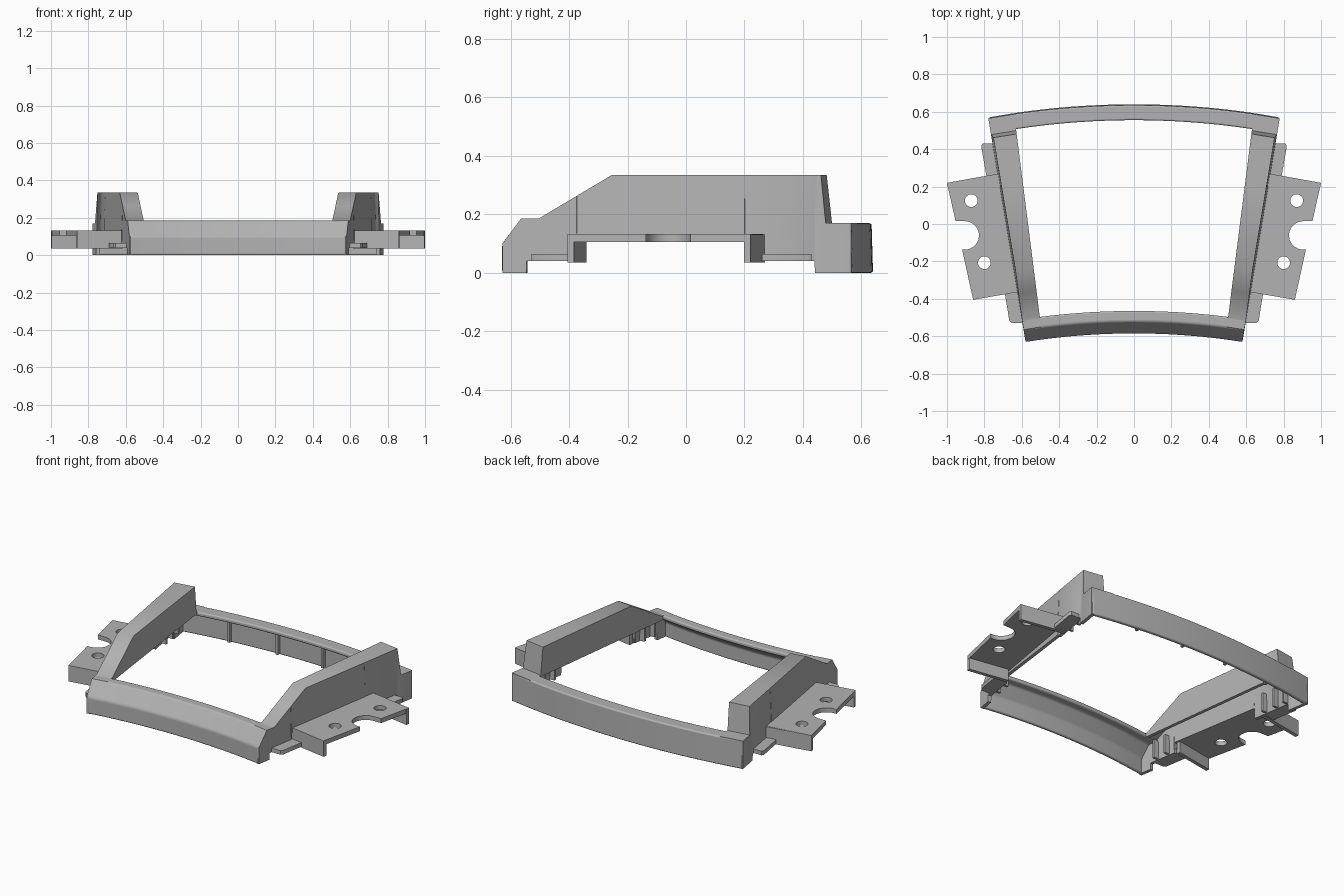
import bpy, bmesh, math
from mathutils import Vector

cube = bpy.data.objects.get("Cube")
if cube:
    bpy.data.objects.remove(cube, do_unlink=True)

grey = bpy.data.materials.new("satin_grey")
grey.use_nodes = True
grey.diffuse_color = (0.45, 0.45, 0.45, 1)
grey.node_tree.nodes["Principled BSDF"].inputs["Base Color"].default_value = (0.45, 0.45, 0.45, 1)


def finish(obj, mirror=False, bevel=0):
    """Material, optional mirror and rounded edges, sharp-aware shading."""
    obj.data.materials.append(grey)
    bpy.ops.object.select_all(action='DESELECT')
    obj.select_set(True)
    bpy.context.view_layer.objects.active = obj
    if obj.type == 'CURVE':
        bpy.ops.object.convert(target='MESH')
    bpy.ops.object.shade_smooth_by_angle(angle=math.radians(35))
    if bevel:
        b = obj.modifiers.new("Rounded edges", 'BEVEL')
        b.width, b.segments, b.angle_limit = bevel, 3, math.radians(35)
    if mirror:
        obj.modifiers.new("Mirror", 'MIRROR').use_mirror_merge = False


def loft(name, sections, **kw):
    """Closed skin through a row of equal-length sections."""
    bm = bmesh.new()
    rings = [[bm.verts.new(p) for p in s] for s in sections]
    for a, b in zip(rings, rings[1:]):
        for i in range(len(a)):
            j = (i + 1) % len(a)
            bm.faces.new((a[i], a[j], b[j], b[i]))
    bm.faces.new(rings[0])
    bm.faces.new(rings[-1])
    bmesh.ops.recalc_face_normals(bm, faces=bm.faces)
    mesh = bpy.data.meshes.new(name)
    bm.to_mesh(mesh)
    bm.free()
    obj = bpy.data.objects.new(name, mesh)
    bpy.context.collection.objects.link(obj)
    finish(obj, **kw)


def slab(name, outline, z0, z1, holes=(), **kw):
    """Flat plate with holes, from a filled outline."""
    cu = bpy.data.curves.new(name, 'CURVE')
    cu.dimensions, cu.fill_mode, cu.extrude = '2D', 'BOTH', (z1 - z0) / 2
    for loop in [outline, *holes]:
        sp = cu.splines.new('POLY')
        sp.points.add(len(loop) - 1)
        for p, (x, y) in zip(sp.points, loop):
            p.co = (x, y, 0, 1)
        sp.use_cyclic_u = True
    obj = bpy.data.objects.new(name, cu)
    obj.location.z = (z0 + z1) / 2
    bpy.context.collection.objects.link(obj)
    finish(obj, **kw)


def arc(cx, cy, r, a0, a1, n):
    return [(cx + r * math.cos(math.radians(a0 + (a1 - a0) * i / n)),
             cy + r * math.sin(math.radians(a0 + (a1 - a0) * i / n))) for i in range(n)]


def outer_x(y):
    return 0.58 + (y + 0.63) / 6


def inner_x(y):
    return 0.505 + (y + 0.5) * 0.1276


# Curved front and back bars, open underneath
def bar(name, y_mid, drop, profile):
    rows = []
    for i in range(33):
        t = i / 16 - 1
        row = []
        for d, z in profile:
            y = y_mid + drop * t * t + d
            row.append((t * (outer_x(y) - 0.004), y, z))
        rows.append(row)
    loft(name, rows, bevel=0.008)


bar("back_bar", 0.64, -0.07,
    [(0, 0), (-0.005, 0.17), (-0.085, 0.17), (-0.085, 0.145), (-0.025, 0.145), (-0.025, 0)])
bar("front_bar", -0.585, -0.045,
    [(0, 0), (0, 0.1), (0.065, 0.185), (0.12, 0.185), (0.12, 0.16), (0.075, 0.16),
     (0.022, 0.09), (0.022, 0)])

# Raised hollow side rails: y, top height, bottom height of the outer wall
stations = [(-0.628, 0.1, 0), (-0.565, 0.185, 0), (-0.546, 0.185, 0), (-0.545, 0.185, 0.04),
            (-0.505, 0.185, 0.04), (-0.375, 0.263, 0.04), (-0.374, 0.2636, 0.105),
            (-0.255, 0.335, 0.105), (0.2, 0.335, 0.105), (0.201, 0.335, 0.04),
            (0.44, 0.335, 0.04), (0.441, 0.335, 0), (0.46, 0.335, 0),
            (0.478, 0.17, 0), (0.565, 0.17, 0)]
rows = []
for y, top, low in stations:
    xo, xi, w = outer_x(y), inner_x(y), 0.02
    xt = xo - 0.06 * max(top - 0.17, 0)
    lip = min(0.16, top - w)
    section = [(xo, low), (xt, top), (xi, top), (xi, lip), (xi + w, lip),
               (xi + w, top - w), (xt - w, top - w), (xo - w, low)]
    rows.append([(x, y + (xo - x) * 0.16, z) for x, z in section])
loft("side_rail", rows, mirror=True)

# Mounting plates with a round notch and two screw holes
edge = [(0.86, -0.405), (0.919, -0.137)]
notch = arc(0.905, -0.061, 0.076, 270, 90, 20)
plate = edge + notch + [(0.905, 0.015), (0.954, 0.015), (1.0, 0.22),
                        (outer_x(0.26) - 0.01, 0.263), (outer_x(-0.365) - 0.01, -0.363)]
slab("mounting_plate", plate, 0.105, 0.132,
     holes=[arc(0.87, 0.125, 0.034, 0, 360, 24), arc(0.80, -0.207, 0.034, 0, 360, 24)], mirror=True)


# Flanges hanging from the plate ends
def strip(name, a, b, width, z0, z1):
    a, b = Vector(a), Vector(b)
    n = Vector((a.y - b.y, b.x - a.x)).normalized() * width
    slab(name, [tuple(p) for p in (a, b, b + n, a + n)], z0, z1, mirror=True)


strip("front_flange", (0.615, -0.363), (0.86, -0.405), 0.022, 0.035, 0.131)
strip("back_flange", (1.0, 0.22), (0.72, 0.27), 0.022, 0.035, 0.131)

# Thin locating tabs beside the rails
slab("front_tab", [(0.59, -0.528), (0.655, -0.528), (0.667, -0.515), (0.69, -0.375),
                   (0.61, -0.362)], 0.04, 0.065, mirror=True)
slab("back_tab", [(0.72, 0.26), (0.79, 0.26), (0.817, 0.415), (0.81, 0.43), (0.74, 0.43)],
     0.04, 0.065, mirror=True)

# Stiffening ribs inside the back bar and the rails
for x in (0.16, 0.47):
    y = 0.62 - 0.07 * (x / 0.77) ** 2
    strip("back_rib", (x, y - 0.025), (x, y), 0.014, 0.005, 0.16)
for y, low in ((-0.5, 0.045), (-0.42, 0.045), (0.28, 0.045), (0.36, 0.045), (0.43, 0.045)):
    x = outer_x(y) - 0.015
    strip("rail_rib", (x - 0.035, y), (x, y), 0.014, low, 0.16)
